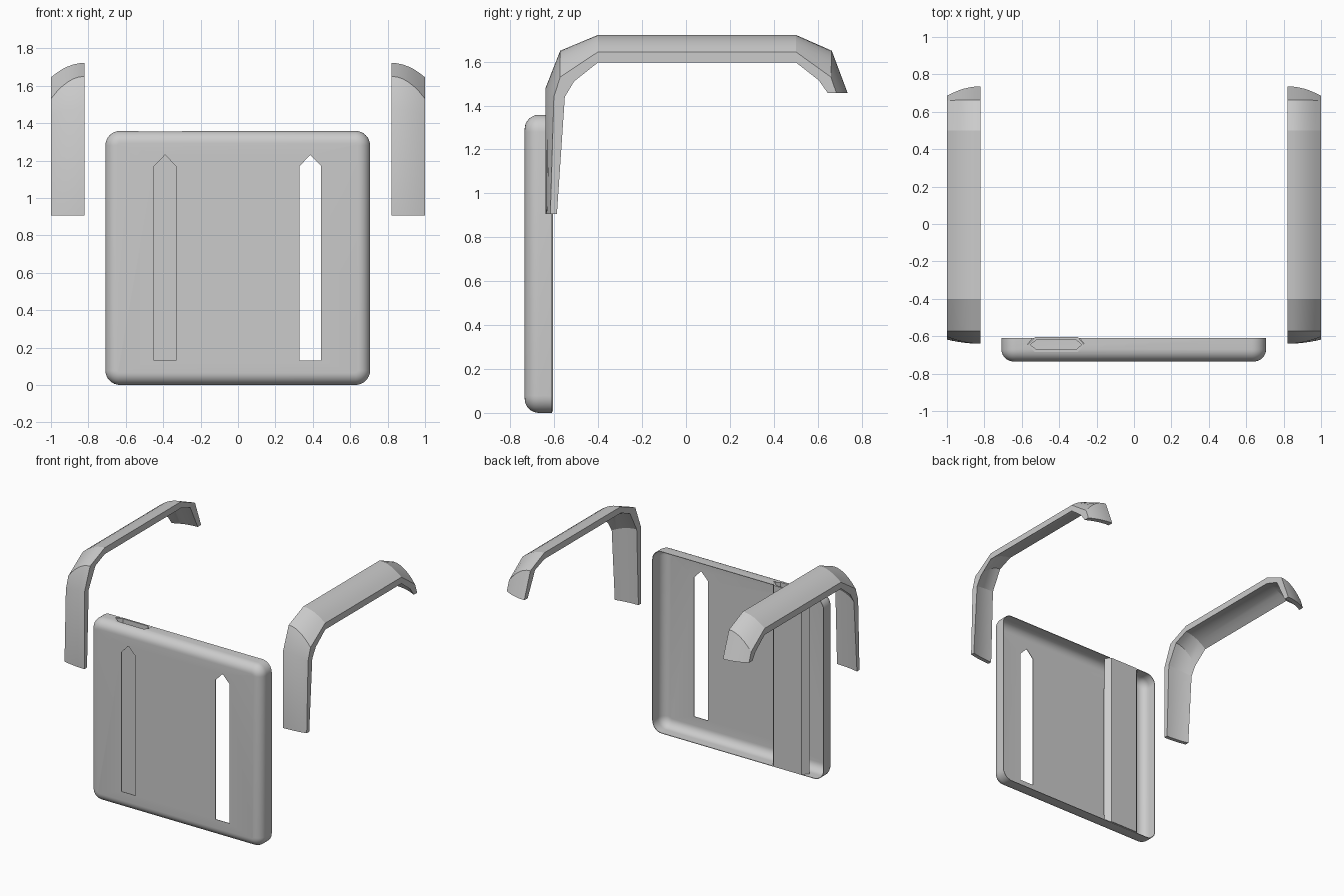
import bpy, bmesh
from math import sin, cos, pi, radians

if "Cube" in bpy.data.objects:
    bpy.data.objects.remove(bpy.data.objects["Cube"])


def make(name, verts, faces):
    bm = bmesh.new()
    vs = [bm.verts.new(v) for v in verts]
    for f in faces:
        bm.faces.new([vs[i] for i in f])
    bmesh.ops.recalc_face_normals(bm, faces=bm.faces[:])
    me = bpy.data.meshes.new(name)
    bm.to_mesh(me)
    bm.free()
    ob = bpy.data.objects.new(name, me)
    bpy.context.collection.objects.link(ob)
    return ob


def activate(ob):
    bpy.ops.object.select_all(action='DESELECT')
    ob.select_set(True)
    bpy.context.view_layer.objects.active = ob


def smooth(ob, deg):
    activate(ob)
    bpy.ops.object.shade_smooth_by_angle(angle=radians(deg))


def loft(name, rings, closed_rings=True, cap_start=False, cap_end=False, loop=False):
    n = len(rings[0])
    verts = [p for r in rings for p in r]
    faces = []
    m = len(rings)
    for i in range(m if loop else m - 1):
        a, b = i * n, ((i + 1) % m) * n
        for j in range(n if closed_rings else n - 1):
            k = (j + 1) % n
            faces.append((a + j, a + k, b + k, b + j))
    if cap_start:
        faces.append(tuple(range(n)))
    if cap_end:
        faces.append(tuple(range((m - 1) * n, m * n)))
    return make(name, verts, faces)


# Front panel: thin shell, rounded at the front and open at the back
X0, X1, Z0, Z1 = -0.709, 0.706, 0.0, 1.358
YF, YB, FIL, COR = -0.735, -0.61, 0.065, 0.078


def rounded_rect(inset, y, seg=8):
    r = COR - inset
    pts = []
    for q, (cx, cz) in enumerate([(X1 - COR, Z1 - COR), (X0 + COR, Z1 - COR),
                                  (X0 + COR, Z0 + COR), (X1 - COR, Z0 + COR)]):
        for s in range(seg + 1):
            a = pi / 2 * (q + s / seg)
            pts.append((cx + r * cos(a), y, cz + r * sin(a)))
    return pts


rings = [rounded_rect(0, YB)]
for s in range(9):
    a = pi / 2 * s / 8
    rings.append(rounded_rect(FIL * (1 - cos(a)), YF + FIL * (1 - sin(a))))
panel = loft("front_panel", rings, cap_end=True)
sol = panel.modifiers.new("thickness", 'SOLIDIFY')
sol.thickness, sol.offset = 0.004, -1

# Cutters: two pointed slots and the sleeve mouth in the top edge
SLEEVE = [(-0.57, -0.645), (-0.53, -0.605), (-0.30, -0.605),
          (-0.265, -0.645), (-0.30, -0.685), (-0.53, -0.685)]
cutters = []
for cx in (-0.39, 0.387):
    o = [(cx - 0.058, 0.13), (cx + 0.058, 0.13), (cx + 0.058, 1.17),
         (cx, 1.23), (cx - 0.058, 1.17)]
    cutters.append(loft("slot_cutter", [[(x, y, z) for x, z in o] for y in (-0.8, -0.70)],
                        cap_start=True, cap_end=True))
mouth = [(x, y + (0.01 if y > -0.62 else 0)) for x, y in SLEEVE]
cutters.append(loft("mouth_cutter", [[(x, y, z) for x, y in mouth] for z in (1.2, 1.5)],
                    cap_start=True, cap_end=True))
for c in cutters:
    c.hide_render = True
    b = panel.modifiers.new("cut", 'BOOLEAN')
    b.operation, b.solver, b.object = 'DIFFERENCE', 'EXACT', c
activate(panel)
for m in list(panel.modifiers):
    bpy.ops.object.modifier_apply(modifier=m.name)
for c in cutters:
    bpy.data.objects.remove(c)
smooth(panel, 30)

# Hexagonal sleeve running the full height behind the left slot
mx, my, W = -0.4175, -0.645, 0.013
inner = [(mx + (x - mx) * 0.9, my + (y - my) * (1 - W / 0.04)) for x, y in SLEEVE]
zb, zt = 0.006, 1.356
loft("sleeve", [[(x, y, zb) for x, y in SLEEVE], [(x, y, zt) for x, y in SLEEVE],
                [(x, y, zt) for x, y in inner], [(x, y, zb) for x, y in inner]], loop=True)

# Side straps: stations of crown (inner side), outer edge, and outer edge underside, as (y, z)
STATIONS = [
    ((-0.64, 0.907), (-0.618, 0.907), (-0.588, 0.907)),
    ((-0.64, 1.48), (-0.602, 1.44), (-0.552, 1.44)),
    ((-0.573, 1.65), (-0.573, 1.53), (-0.51, 1.51)),
    ((-0.40, 1.722), (-0.40, 1.645), (-0.40, 1.597)),
    ((0.50, 1.722), (0.50, 1.645), (0.50, 1.597)),
    ((0.664, 1.65), (0.66, 1.53), (0.605, 1.515)),
    ((0.736, 1.458), (0.685, 1.458), (0.645, 1.458)),
]
for side, label in ((-1, "left"), (1, "right")):
    rings = []
    for crown, edge, under in STATIONS:
        outer_pts, inner_pts = [], []
        for i in range(7):
            t = i / 6
            d = t ** 2
            x = side * (0.82 + 0.18 * t)
            y = crown[0] + (edge[0] - crown[0]) * d
            z = crown[1] + (edge[1] - crown[1]) * d
            outer_pts.append((x, y, z))
            inner_pts.append((x, y + under[0] - edge[0], z + under[1] - edge[1]))
        rings.append(outer_pts + inner_pts[::-1])
    strap = loft(label + "_strap", rings, cap_start=True, cap_end=True)
    smooth(strap, 22)
